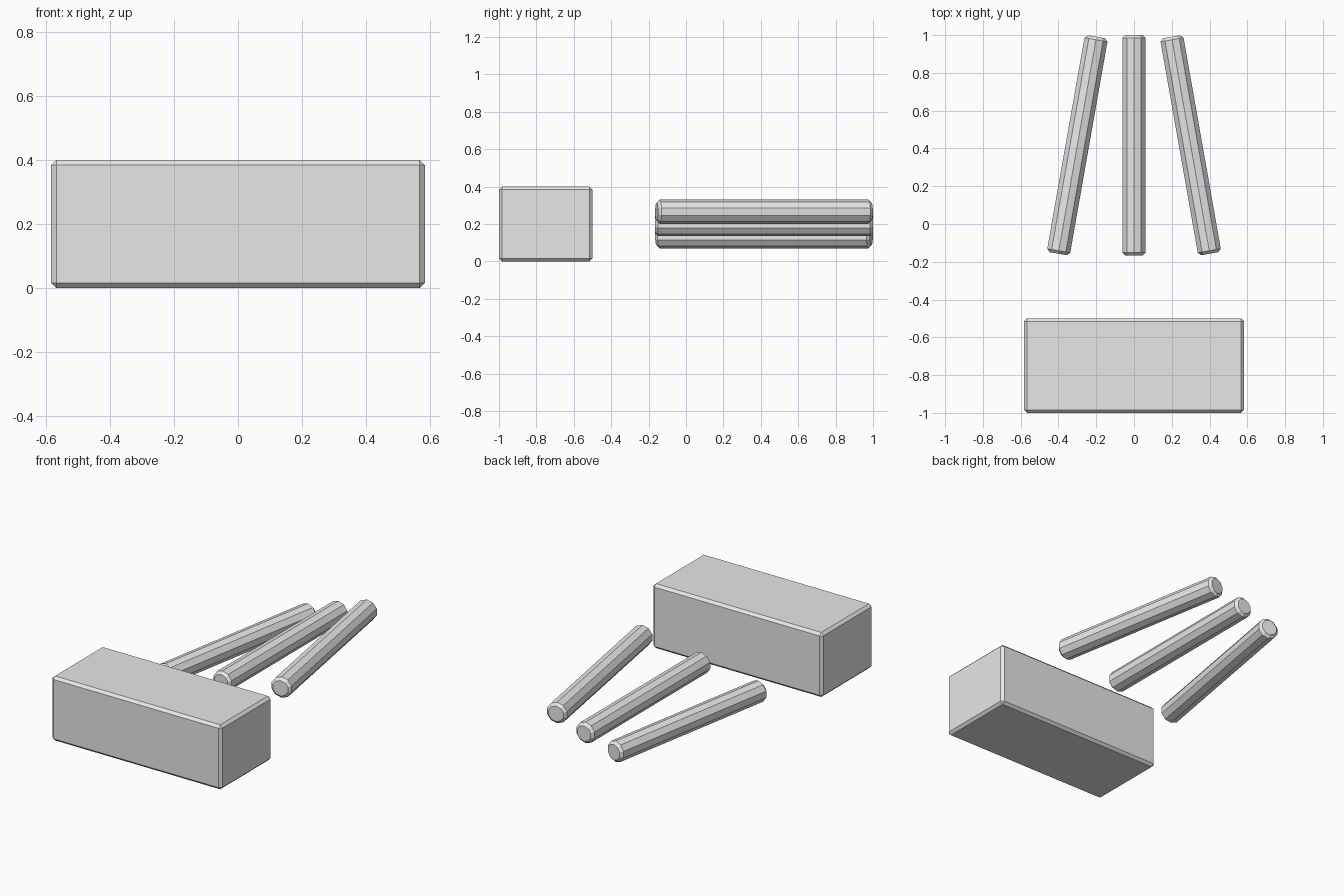
import bpy
import math

cube = bpy.data.objects.get("Cube")
if cube:
    bpy.data.objects.remove(cube, do_unlink=True)

LENGTH = 1.166
CHAMFER = 0.016

# Single plain grey
grey = bpy.data.materials.new("light_grey")
grey.use_nodes = True
color = (0.8, 0.8, 0.8, 1.0)
grey.diffuse_color = color
grey.node_tree.nodes["Principled BSDF"].inputs["Base Color"].default_value = color


def finish(obj, name):
    """Name the part, colour it and chamfer its sharp edges."""
    obj.name = name
    obj.data.materials.append(grey)
    bevel = obj.modifiers.new("chamfer", "BEVEL")
    bevel.width = CHAMFER
    bevel.segments = 1
    bevel.limit_method = "ANGLE"
    bevel.angle_limit = math.radians(60)


# Rectangular block at the front
bpy.ops.mesh.primitive_cube_add(size=1, location=(0, -0.75, 0.2))
block = bpy.context.object
block.scale = (LENGTH, 0.5, 0.4)
bpy.ops.object.transform_apply(location=False, rotation=False, scale=True)
finish(block, "block")

# Three ten-sided rods fanned out behind it, each a step higher
for side, name in ((-1, "right_rod"), (0, "middle_rod"), (1, "left_rod")):
    bpy.ops.mesh.primitive_cylinder_add(vertices=10, radius=0.065, depth=LENGTH)
    rod = bpy.context.object
    rod.rotation_euler = (math.radians(90), 0, 0)
    bpy.ops.object.transform_apply(location=False, rotation=True, scale=False)
    rod.location = (0.3 * side, 0.417, 0.2 + 0.066 * side)
    rod.rotation_euler = (0, 0, math.radians(10 * side))
    finish(rod, name)
